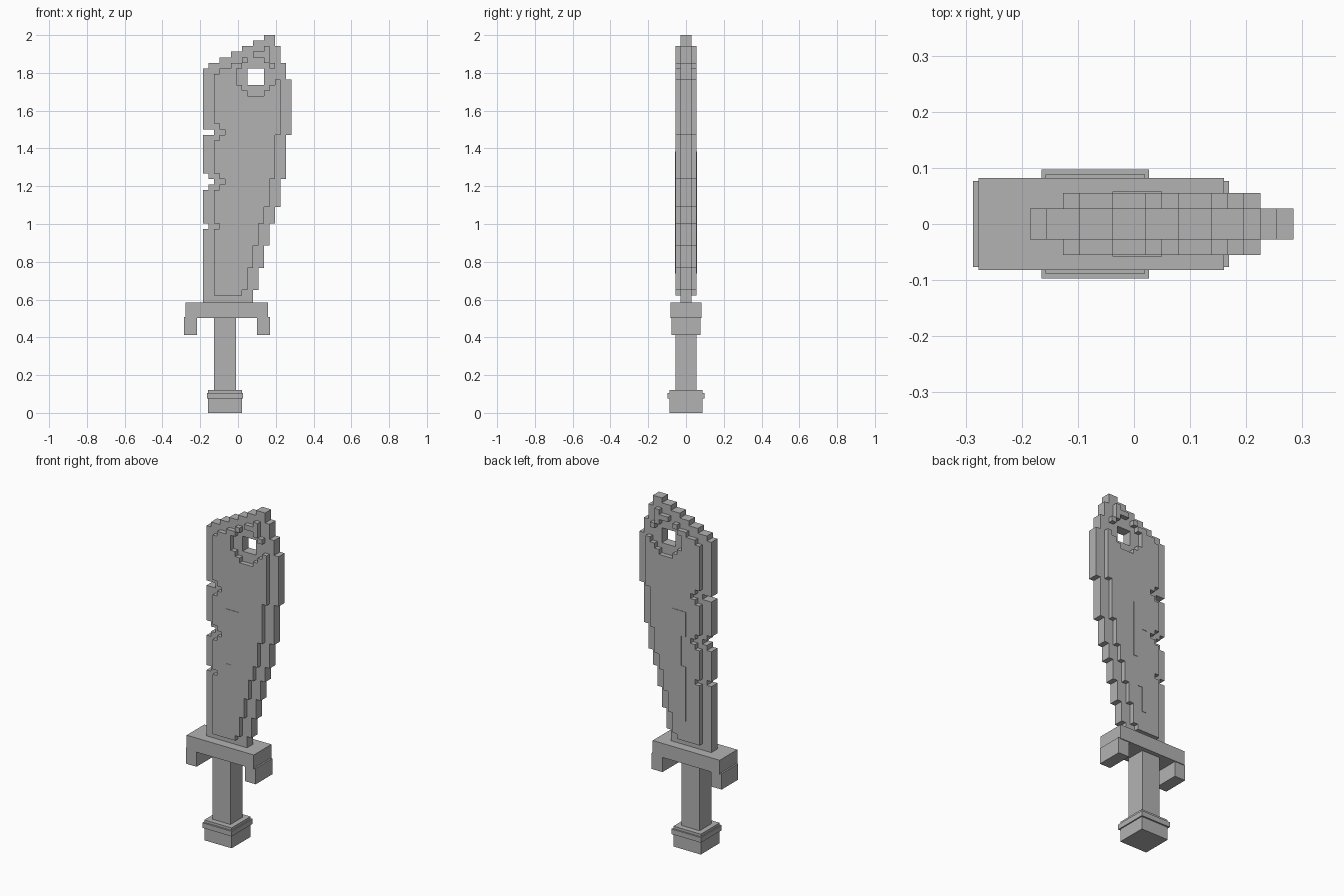
import bpy, bmesh

if "Cube" in bpy.data.objects:
    bpy.data.objects.remove(bpy.data.objects["Cube"])

U = 2.0 / 68.2          # size of one blade cell
X0, TOP = -0.185, 2.0   # left edge and tip of the blade

steel = bpy.data.materials.new("plain grey")
steel.diffuse_color = (0.45, 0.45, 0.45, 1)
steel.use_nodes = True
steel.node_tree.nodes["Principled BSDF"].inputs["Base Color"].default_value = steel.diffuse_color


def finish(bm, name):
    bmesh.ops.recalc_face_normals(bm, faces=bm.faces)
    me = bpy.data.meshes.new(name)
    bm.to_mesh(me)
    bm.free()
    me.materials.append(steel)
    ob = bpy.data.objects.new(name, me)
    bpy.context.collection.objects.link(ob)
    return ob


def box(name, x0, x1, half_y, z0, z1):
    bm = bmesh.new()
    bmesh.ops.create_cube(bm, size=1)
    for v in bm.verts:
        v.co = ((x0 + x1) / 2 + v.co.x * (x1 - x0), v.co.y * 2 * half_y,
                (z0 + z1) / 2 + v.co.z * (z1 - z0))
    return finish(bm, name)


def block(c0, c1, r0, r1):
    """Set of cells: columns c0..c1 and rows r0..r1, ends excluded."""
    return {(c, r) for c in range(c0, c1) for r in range(r0, r1)}


def slab(name, cells, half_y):
    """Extrude a set of grid cells into a solid slab."""
    bm = bmesh.new()
    grid = {}

    def vert(c, r):
        if (c, r) not in grid:
            grid[c, r] = bm.verts.new((X0 + c * U, -half_y, max(TOP - r * U, 0.58)))
        return grid[c, r]
    for c, r in sorted(cells):
        bm.faces.new([vert(c, r), vert(c, r + 1), vert(c + 1, r + 1), vert(c + 1, r)])
    res = bmesh.ops.extrude_face_region(bm, geom=bm.faces[:], use_keep_orig=True)
    moved = [g for g in res["geom"] if isinstance(g, bmesh.types.BMVert)]
    bmesh.ops.translate(bm, verts=moved, vec=(0, 2 * half_y, 0))
    return finish(bm, name)


# Blade outline: right edge as (first row, last row, right column)
right = [(0, 2, 13), (2, 5, 14), (5, 8, 15), (8, 18, 16), (18, 26, 15), (26, 31, 14),
         (31, 34, 13), (34, 38, 12), (38, 42, 11), (42, 46, 10), (46, 49, 9)]
outline = set()
for r0, r1, c1 in right:
    for r in range(r0, r1):
        outline |= block(max(0, 11 - 2 * r), c1, r, r + 1)

# Thick core: two cells in from each edge
core = set()
for r0, r1, c1 in right[3:]:
    core |= block(2, c1 - 2, r0, min(r1, 47))
core |= block(2, 6, 7, 8) | block(3, 6, 6, 7) | block(5, 7, 5, 6) | block(7, 8, 4, 5)
core -= block(6, 13, 8, 9) | block(7, 12, 9, 10) | block(8, 11, 10, 11)
# raised chips above the hole
core |= block(9, 11, 3, 4) | block(11, 12, 2, 5) | block(12, 13, 5, 6)

# Hole and the nicks in the left edge
outline -= block(8, 11, 6, 9)
outline -= block(0, 2, 17, 18) | block(0, 1, 25, 28) | block(0, 2, 26, 27) | block(0, 1, 34, 35)
core -= block(2, 3, 16, 19) | block(2, 4, 17, 18)
core -= block(2, 3, 25, 28) | block(2, 4, 26, 27) | block(2, 3, 34, 35)

slab("blade_edge", outline - core, 0.028)
slab("blade_core", core, 0.055)

# Very shallow stepped ridge on both faces
ridge = block(5, 8, 21, 26) | block(6, 8, 26, 32) | block(5, 7, 32, 38) | block(5, 6, 38, 43)
slab("blade_ridge", ridge, 0.0575)

# Guard with two prongs
box("guard_bar", -0.277, 0.16, 0.082, 0.502, 0.585)
for side in (-1, 1):
    mid = -0.0585 + side * 0.193
    box("guard_prong", mid - 0.035, mid + 0.035, 0.077, 0.413, 0.507)

# Grip and pommel
box("grip", -0.128, -0.01, 0.056, 0.11, 0.51)
box("pommel", -0.158, 0.02, 0.088, 0.0, 0.12)
box("pommel_band", -0.165, 0.027, 0.097, 0.075, 0.105)
